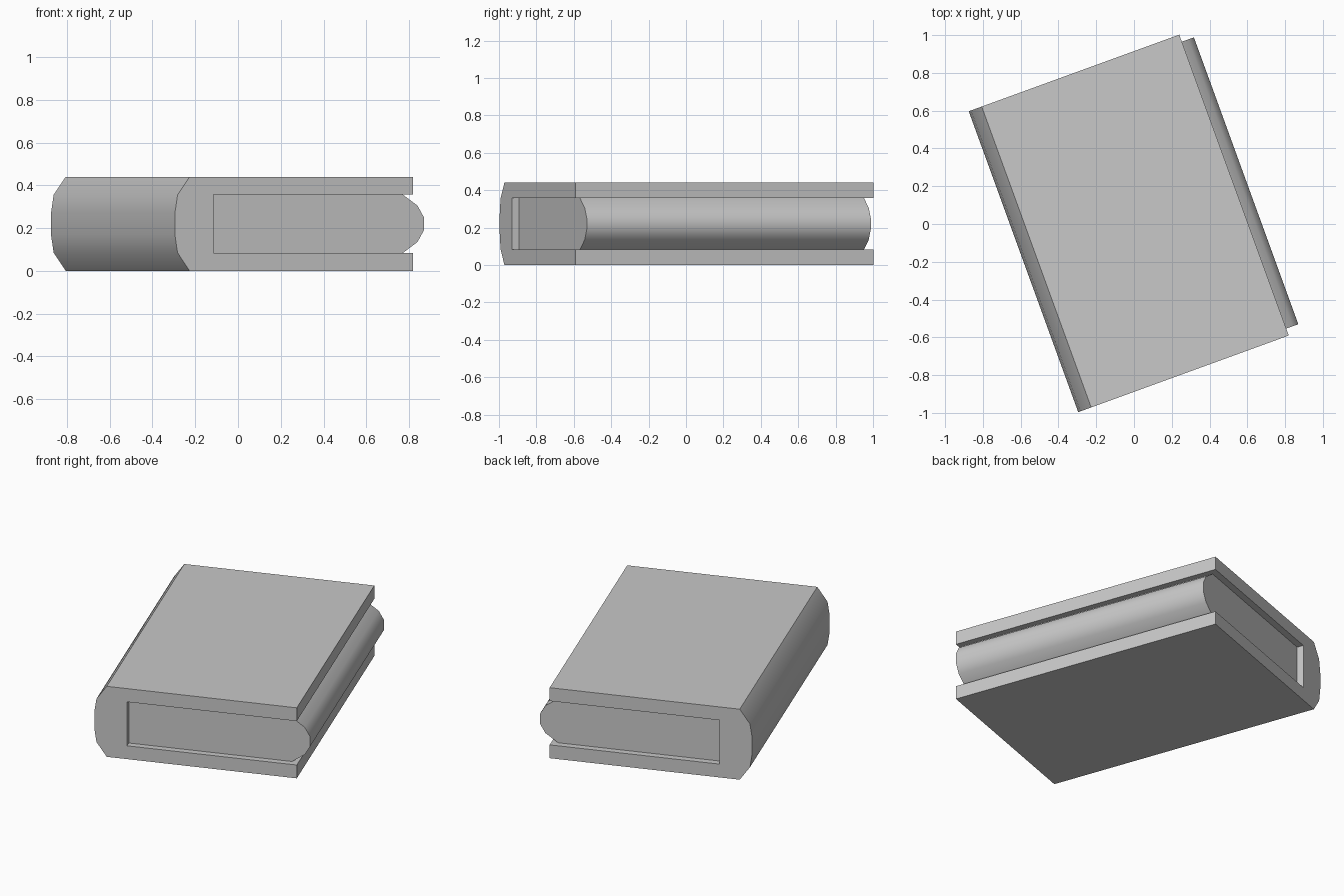
import bpy
import math

cube = bpy.data.objects.get("Cube")
if cube:
    bpy.data.objects.remove(cube, do_unlink=True)

HEIGHT = 0.44      # overall thickness of the book
BOARD = 0.083      # thickness of each cover board
TURN = math.radians(20)

grey = bpy.data.materials.new("plain grey")
grey.use_nodes = True
colour = (0.58, 0.58, 0.58, 1)
grey.diffuse_color = colour
grey.node_tree.nodes["Principled BSDF"].inputs["Base Color"].default_value = colour


def mirrored(half):
    """Complete a profile from its upper half, reflected about mid height."""
    return half + [(x, HEIGHT - z) for x, z in reversed(half)]


def extrude_profile(name, profile, front, back):
    """Extrude an x-z outline along the length of the book."""
    n = len(profile)
    verts = [(x, y, z) for y in (front, back) for x, z in profile]
    faces = [tuple(range(n)), tuple(range(n, 2 * n))]
    faces += [(i, (i + 1) % n, n + (i + 1) % n, n + i) for i in range(n)]
    mesh = bpy.data.meshes.new(name)
    mesh.from_pydata(verts, [], faces)
    mesh.materials.append(grey)
    obj = bpy.data.objects.new(name, mesh)
    bpy.context.collection.objects.link(obj)
    obj.rotation_euler.z = TURN
    # consistent outward normals, then smooth only the rounded edge
    bpy.ops.object.select_all(action="DESELECT")
    obj.select_set(True)
    bpy.context.view_layer.objects.active = obj
    bpy.ops.object.mode_set(mode="EDIT")
    bpy.ops.mesh.select_all(action="SELECT")
    bpy.ops.mesh.normals_make_consistent(inside=False)
    bpy.ops.object.mode_set(mode="OBJECT")
    bpy.ops.object.shade_smooth_by_angle(angle=math.radians(33))
    return obj


top = HEIGHT - BOARD

# Cover: two boards joined by a rounded spine, as one C-shaped outline
spine = [(-0.545, HEIGHT), (-0.605, 0.355), (-0.618, 0.27)]
inside = [(0.568, BOARD), (-0.426, BOARD), (-0.426, top), (0.568, top)]
cover = mirrored([(0.568, HEIGHT)] + spine) + inside
extrude_profile("cover", cover, -0.835, 0.86)

# Pages: block set in from the ends, with a rounded fore edge
pages = mirrored([(-0.426, top), (0.53, top), (0.604, 0.305), (0.636, 0.25)])
extrude_profile("pages", pages, -0.796, 0.82)
